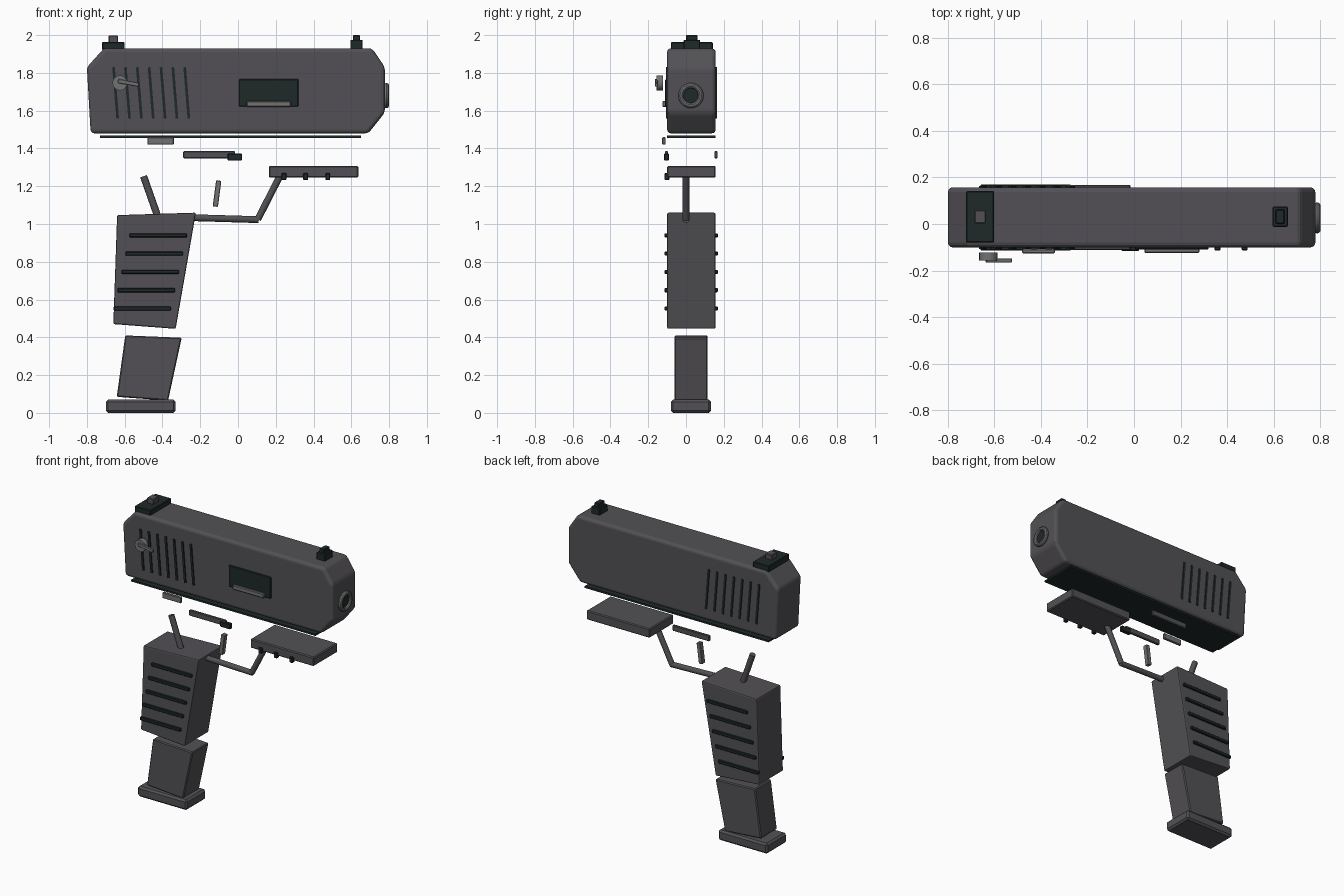
import bpy, bmesh, math
from mathutils import Vector

if "Cube" in bpy.data.objects:
    bpy.data.objects.remove(bpy.data.objects["Cube"])


def material(name, rgb):
    m = bpy.data.materials.new(name)
    m.diffuse_color = (*rgb, 1)
    m.use_nodes = True
    m.node_tree.nodes["Principled BSDF"].inputs["Base Color"].default_value = m.diffuse_color
    return m


GREY = material("gunmetal grey", (0.085, 0.081, 0.09))
DARK = material("dark teal black", (0.013, 0.022, 0.022))
STEEL = material("worn steel", (0.17, 0.17, 0.17))
Y0, Y1 = -0.10, 0.157          # side faces of the main body
YC = (Y0 + Y1) / 2


def finish(obj, mat, bevel=0, segments=1):
    obj.data.materials.append(mat)
    if bevel:
        b = obj.modifiers.new("bevel", 'BEVEL')
        b.width, b.segments = bevel, segments
        b.limit_method = 'ANGLE'
        b.angle_limit = math.radians(25)
    return obj


def prism(name, points, y0, y1, mat, bevel=0, segments=1):
    """Side profile (x, z) extruded along y."""
    bm = bmesh.new()
    face = bm.faces.new([bm.verts.new((x, y0, z)) for x, z in points])
    ext = bmesh.ops.extrude_face_region(bm, geom=[face])
    verts = [g for g in ext["geom"] if isinstance(g, bmesh.types.BMVert)]
    bmesh.ops.translate(bm, verts=verts, vec=(0, y1 - y0, 0))
    bmesh.ops.recalc_face_normals(bm, faces=bm.faces[:])
    me = bpy.data.meshes.new(name)
    bm.to_mesh(me)
    bm.free()
    obj = bpy.data.objects.new(name, me)
    bpy.context.collection.objects.link(obj)
    return finish(obj, mat, bevel, segments)


def box(name, x0, x1, y0, y1, z0, z1, mat, bevel=0.004):
    return prism(name, [(x0, z0), (x1, z0), (x1, z1), (x0, z1)], y0, y1, mat, bevel)


def bar(name, a, b, width, y0, y1, mat, bevel=0.003):
    """Slanted flat bar between two (x, z) points."""
    a, b = Vector(a), Vector(b)
    d = (b - a).normalized()
    n = Vector((-d.y, d.x)) * width / 2
    return prism(name, [a - n, b - n, b + n, a + n], y0, y1, mat, bevel)


def rod(name, a, b, r, mat, sides=16):
    a, b = Vector(a), Vector(b)
    bpy.ops.mesh.primitive_cylinder_add(vertices=sides, radius=r,
                                        depth=(b - a).length, location=(a + b) / 2)
    obj = bpy.context.object
    obj.name = name
    obj.rotation_euler = (b - a).to_track_quat('Z', 'Y').to_euler()
    finish(obj, mat)
    bpy.ops.object.shade_smooth_by_angle(angle=math.radians(35))
    return obj


# Upper body
prism("slide", [(-0.78, 1.48), (0.69, 1.48), (0.778, 1.59), (0.778, 1.83),
                (0.71, 1.93), (-0.71, 1.93), (-0.80, 1.83)], Y0, Y1, GREY, 0.02, 3)
box("slide_underplate", -0.73, 0.65, Y0, Y1, 1.456, 1.468, DARK, 0)

# Grooves on both sides of the rear
for side, (ya, yb) in {"front": (Y0 - 0.007, Y0 + 0.01),
                       "back": (Y1 - 0.01, Y1 + 0.006)}.items():
    for i in range(7):
        x = -0.659 + i * 0.0628
        bar(f"groove_{side}_{i}", (x, 1.83), (x + 0.022, 1.558), 0.014, ya, yb, DARK, 0)

# Side opening with its steel lip
box("side_port", 0.005, 0.32, Y0 - 0.01, Y0 + 0.01, 1.622, 1.767, DARK)
box("port_lip", 0.045, 0.28, Y0 - 0.025, Y0, 1.62, 1.65, STEEL)

# Front ring and bore
bpy.ops.mesh.primitive_torus_add(major_segments=28, minor_segments=10, major_radius=0.053,
                                 minor_radius=0.014, location=(0.786, 0.026, 1.68),
                                 rotation=(0, math.pi / 2, 0))
finish(bpy.context.object, STEEL).name = "muzzle_ring"
bpy.ops.object.shade_smooth_by_angle()
rod("bore", (0.74, 0.026, 1.68), (0.786, 0.026, 1.68), 0.045, DARK, 24)

# Sights
box("rear_sight_base", -0.72, -0.60, -0.08, 0.142, 1.92, 1.963, DARK)
box("rear_sight_post", -0.685, -0.635, 0.003, 0.06, 1.96, 1.998, GREY)
box("front_sight_base", 0.595, 0.66, -0.012, 0.075, 1.92, 1.975, DARK)
box("front_sight_post", 0.608, 0.646, 0.0, 0.062, 1.96, 2.0, DARK)

# Thumb lever
rod("lever_pivot", (-0.625, -0.157, 1.747), (-0.625, -0.122, 1.747), 0.04, STEEL)
bar("lever_arm", (-0.635, 1.757), (-0.525, 1.737), 0.022, -0.165, -0.147, STEEL)

# Small controls below the slide
box("catch_plate", -0.48, -0.34, -0.126, -0.108, 1.42, 1.46, STEEL)
for side, ya in (("front", -0.112), ("back", 0.15)):
    box(f"stop_bar_{side}", -0.29, -0.015, ya, ya + 0.018, 1.347, 1.386, GREY)
box("stop_bar_tip", -0.055, 0.022, -0.116, -0.09, 1.336, 1.373, DARK)

# Forward block with pins
box("forward_block", 0.163, 0.637, Y0, Y1, 1.245, 1.307, GREY, 0.006)
for i, x in enumerate((0.243, 0.358, 0.475)):
    box(f"block_pin_{i}", x - 0.013, x + 0.013, Y0 - 0.014, Y0 + 0.012, 1.232, 1.27, DARK)

# Trigger, guard and rear spur
bar("trigger", (-0.102, 1.23), (-0.12, 1.092), 0.028, -0.017, 0.016, STEEL)
rod("guard_front", (0.225, 0, 1.26), (0.105, 0, 1.025), 0.018, GREY)
rod("guard_bottom", (0.11, 0, 1.023), (-0.26, 0, 1.034), 0.018, GREY)
rod("rear_spur", (-0.50, 0, 1.253), (-0.425, 0, 1.04), 0.019, GREY)

# Grip with ridges on both sides
prism("grip", [(-0.66, 0.47), (-0.33, 0.445), (-0.223, 1.06), (-0.64, 1.047)],
      Y0, Y1, GREY, 0.008, 2)
for side, ya in (("front", Y0 - 0.014), ("back", Y1 - 0.014)):
    for i in range(5):
        x, z = -0.575 - i * 0.021, 0.94 - i * 0.0968
        box(f"grip_ridge_{side}_{i}", x, x + 0.305, ya, ya + 0.026,
            z - 0.011, z + 0.011, DARK)

# Magazine and its base
prism("magazine", [(-0.642, 0.085), (-0.37, 0.065), (-0.298, 0.398), (-0.597, 0.41)],
      YC - 0.089, YC + 0.086, GREY, 0.006)
box("magazine_base", -0.70, -0.33, -0.08, 0.132, 0.0, 0.07, GREY, 0.012)
